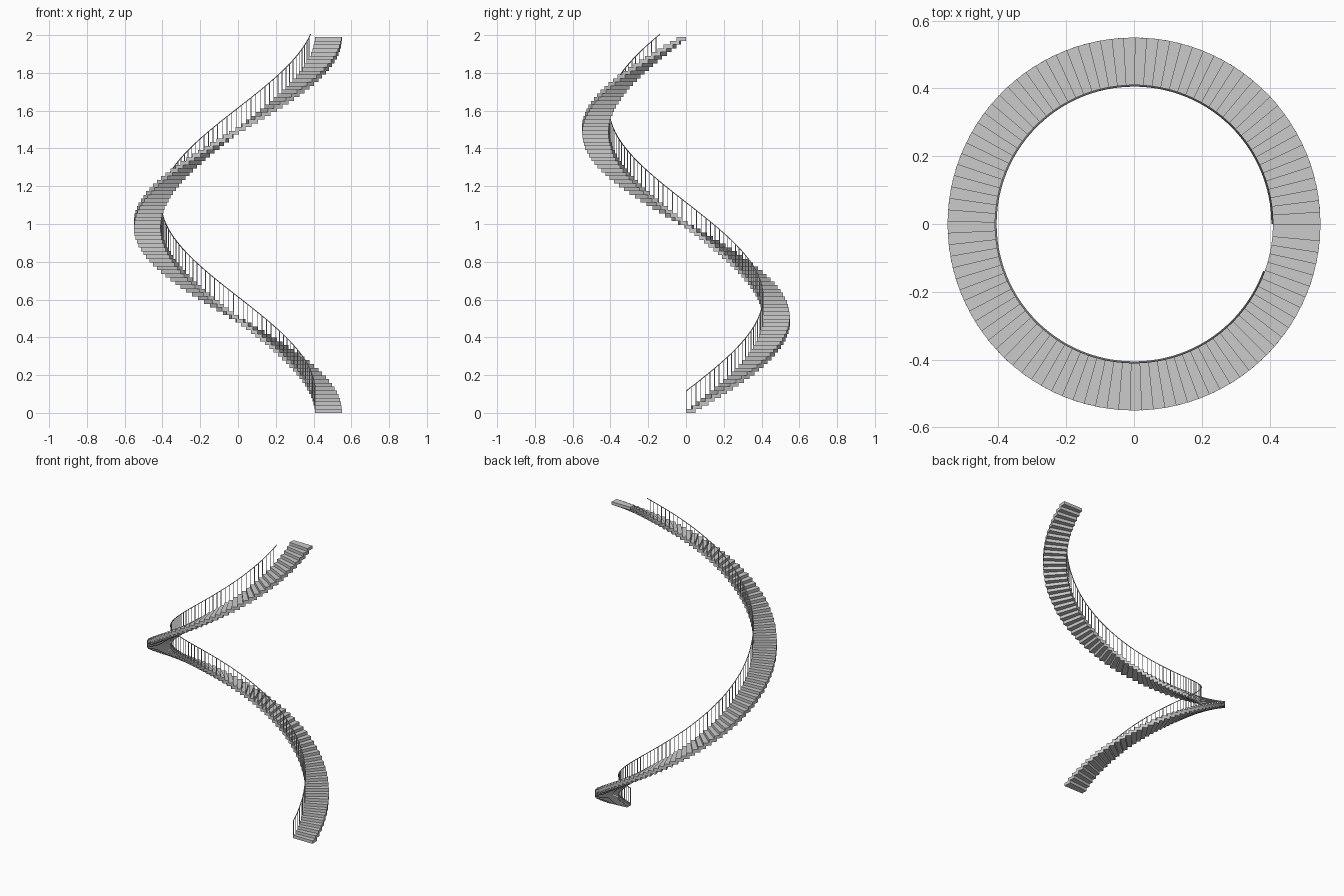
import bpy, bmesh, math

if "Cube" in bpy.data.objects:
    bpy.data.objects.remove(bpy.data.objects["Cube"])

N = 100                      # number of treads
R_IN, R_OUT = 0.41, 0.55     # stair radii
THICK = 0.02                 # tread thickness
W = 0.092                    # angle covered by one tread (overlaps the next)
STEP = (2 * math.pi - W) / (N - 1)
RISE = (1.99 - THICK) / (N - 1)
R_RAIL, RAIL_H = 0.408, 0.115
END = math.radians(340)      # the rail stops short of the top


def polar(r, a, z):
    return (r * math.cos(a), r * math.sin(a), z)


def finish(bm, name):
    bmesh.ops.recalc_face_normals(bm, faces=bm.faces)
    me = bpy.data.meshes.new(name)
    bm.to_mesh(me)
    bm.free()
    ob = bpy.data.objects.new(name, me)
    bpy.context.collection.objects.link(ob)
    return ob


def loft(bm, rings):
    # closed solid through a list of equal point rings
    vs = [[bm.verts.new(p) for p in ring] for ring in rings]
    n = len(vs[0])
    for a, b in zip(vs, vs[1:]):
        for i in range(n):
            j = (i + 1) % n
            bm.faces.new((a[i], a[j], b[j], b[i]))
    bm.faces.new(vs[0][::-1])
    bm.faces.new(vs[-1])


def rail_z(a):
    return RAIL_H + a / STEP * RISE


# wedge treads, each overlapping the one below
bm = bmesh.new()
for i in range(N):
    a, z = i * STEP, i * RISE
    corners = [(R_IN, a), (R_OUT, a), (R_OUT, a + W), (R_IN, a + W)]
    loft(bm, [[polar(r, t, h) for r, t in corners] for h in (z, z + THICK)])
finish(bm, "treads")

# thin upright balusters on the inner edge
bm = bmesh.new()
S = 0.0016
for i in range(N):
    a = i * STEP
    if a > END:
        break
    da = S / R_RAIL
    corners = [(R_RAIL - S, a), (R_RAIL + S, a),
               (R_RAIL + S, a + 2 * da), (R_RAIL - S, a + 2 * da)]
    loft(bm, [[polar(r, t, h) for r, t in corners]
              for h in (i * RISE, rail_z(a))])
finish(bm, "balusters")

# helical handrail
bm = bmesh.new()
T, SIDES, SEG = 0.003, 8, 120
rings = []
for k in range(SEG + 1):
    a = END * k / SEG
    rings.append([polar(R_RAIL + T * math.cos(q), a, rail_z(a) + T * math.sin(q))
                  for q in (2 * math.pi * s / SIDES for s in range(SIDES))])
loft(bm, rings)
finish(bm, "handrail")
